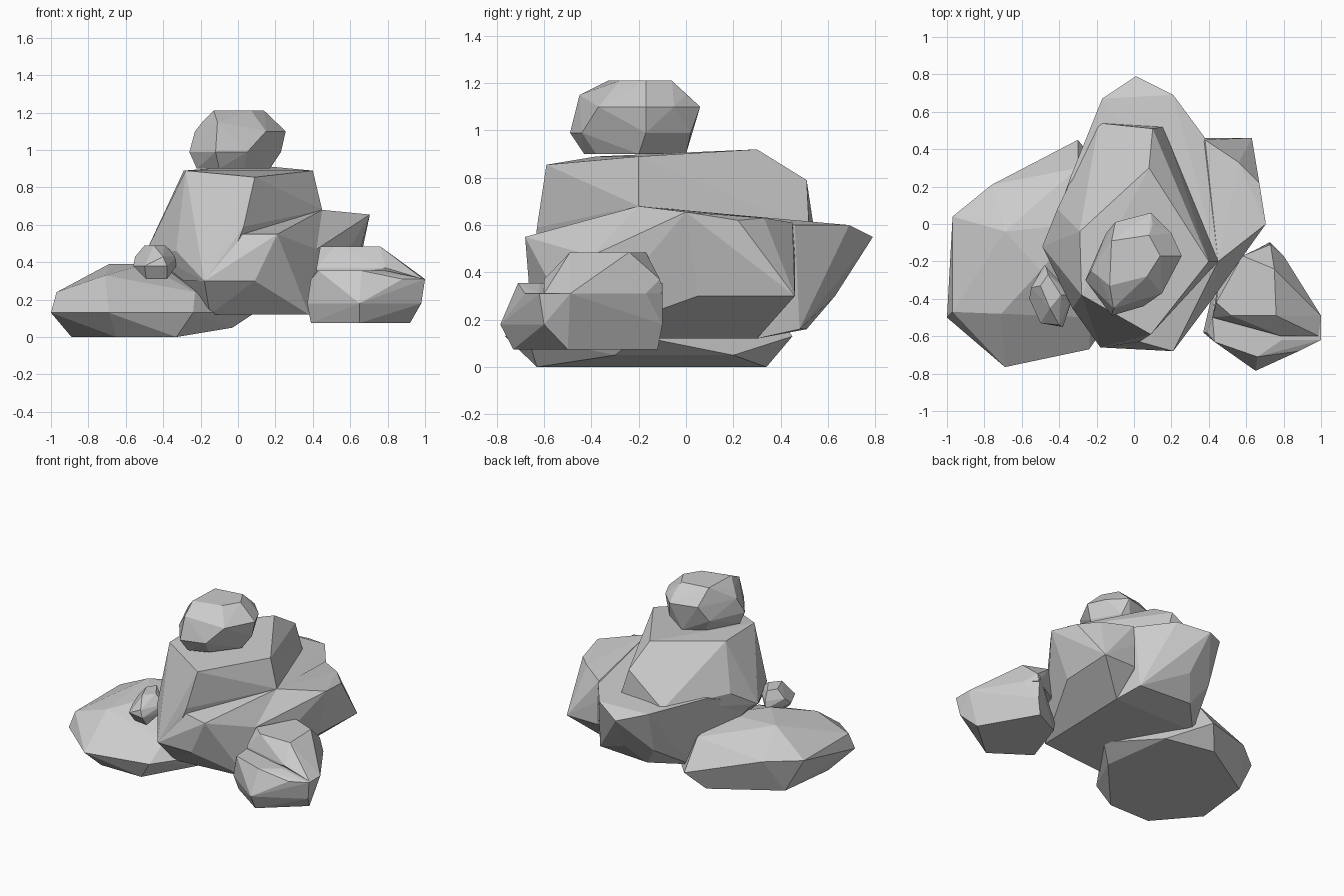
import bpy, bmesh, math


def rock(name, *rings):
    """Faceted boulder: convex hull of a few corner rings, planar faces merged."""
    bm = bmesh.new()
    for ring in rings:
        for p in ring:
            bm.verts.new(p)
    res = bmesh.ops.convex_hull(bm, input=bm.verts[:])
    inside = [g for g in res["geom_interior"] if isinstance(g, bmesh.types.BMVert)]
    bmesh.ops.delete(bm, geom=inside, context='VERTS')
    bmesh.ops.dissolve_limit(bm, angle_limit=math.radians(4),
                             verts=bm.verts[:], edges=bm.edges[:])
    bmesh.ops.recalc_face_normals(bm, faces=bm.faces[:])
    me = bpy.data.meshes.new(name)
    bm.to_mesh(me)
    bm.free()
    ob = bpy.data.objects.new(name, me)
    bpy.context.collection.objects.link(ob)
    return ob


def level(z, *xy):
    return [(x, y, z) for x, y in xy]


# wide flat slab on the left
rock("left_slab",
     level(0, (-.89, -.35), (-.65, -.63), (-.33, -.63), (-.4, .34), (-.84, .07)),
     level(.05, (-.03, -.3), (-.1, .2)),
     level(.13, (.09, -.2), (-1, -.5), (-.69, -.765), (-.24, -.67), (-.3, .45)),
     level(.24, (-.97, .04), (-.76, .21), (-.97, -.47), (-.23, -.5)),
     level(.33, (-.81, -.1), (-.71, -.48), (-.3, .3)),
     level(.39, (-.69, -.04), (-.53, -.06), (-.5, -.25), (-.3, 0)))

# broad lower half of the main boulder, running to a blunt tip at the back
rock("main_boulder_base",
     level(.12, (-.15, -.5), (.38, -.45), (.4, .3), (-.25, .3)),
     level(.16, (.35, .48), (-.05, .51)),
     level(.3, (.09, -.66), (-.18, -.66), (-.2, -.62), (.05, .63), (-.15, .58)),
     level(.47, (.42, -.4), (-.47, -.12), (-.32, -.43), (-.02, -.64)),
     level(.55, (.21, -.68), (.01, .79), (.03, -.63)),
     level(.6, (-.17, .67), (.21, .69), (.38, .46), (-.34, .25)),
     [(.45, -.2, .68)])

# shoulder on the right side of the main boulder
rock("main_boulder_shoulder",
     level(.12, (.38, -.45), (.4, .3), (0, 0)),
     level(.3, (.63, .46), (.61, .05), (.38, .46), (.46, -.3)),
     level(.47, (.42, -.4), (.38, .46)),
     [(.45, -.2, .68), (.705, 0, .655), (.67, .22, .62), (.38, .45, .61), (.56, .33, .63)])

# tapering upper half of the main boulder
rock("main_boulder_top",
     level(.3, (-.18, -.66), (-.29, -.42), (-.2, .3), (.3, .3)),
     level(.46, (-.49, -.12), (-.02, -.64), (-.33, -.45)),
     level(.59, (.03, -.63), (-.41, .08), (.16, .52), (-.19, .54)),
     [(.45, -.2, .68)],
     [(.1, .51, .79)],
     level(.89, (.4, -.2), (-.29, -.04), (-.28, -.38)),
     [(.08, .3, .92), (.09, -.59, .855)])

# chunky boulder on the right: body and raised crown
rock("right_boulder",
     level(.075, (.39, -.55), (.65, -.73), (.92, -.5), (.7, -.12), (.5, -.22)),
     level(.18, (.37, -.58), (.65, -.785), (.98, -.6), (.73, -.1), (.44, -.28)),
     level(.31, (1, -.49), (1, -.62), (.88, -.68), (.39, -.58), (.8, -.17)),
     level(.355, (.42, -.5), (.79, -.62), (.66, -.71), (.43, -.63), (.72, -.1)))
rock("right_boulder_crown",
     level(.31, (.42, -.5), (1, -.49), (.99, -.6), (.8, -.17), (.73, -.1), (.46, -.25)),
     level(.37, (.42, -.5), (.79, -.6), (.73, -.11)),
     level(.41, (.86, -.45)),
     level(.485, (.44, -.42), (.58, -.17), (.75, -.24), (.76, -.49), (.52, -.49)))

# round stone balanced on top
rock("cap_stone",
     level(.9, (-.1, -.43), (.17, -.2), (.03, 0), (-.22, -.3), (-.1, -.08), (.03, -.38)),
     level(.99, (-.26, -.3), (-.12, -.49), (.05, -.44), (.23, -.17), (.12, .02), (-.15, -.05)),
     level(1.1, (.09, .06), (-.1, .01), (.255, -.17), (.2, -.05), (.15, -.37), (-.23, -.25)),
     level(1.15, (-.11, -.45), (.1, 0), (-.19, -.28)),
     level(1.21, (-.12, -.09), (.08, -.06), (.14, -.17), (.07, -.28), (-.13, -.33)))

# small pebble resting on the slab
rock("pebble",
     level(.31, (-.38, -.5), (-.49, -.48), (-.47, -.3), (-.4, -.4)),
     level(.38, (-.33, -.4), (-.38, -.55), (-.5, -.53), (-.56, -.4), (-.48, -.22)),
     level(.43, (-.325, -.38), (-.4, -.54), (-.55, -.34), (-.47, -.23)),
     level(.49, (-.5, -.33), (-.46, -.27), (-.39, -.38), (-.45, -.45)))
